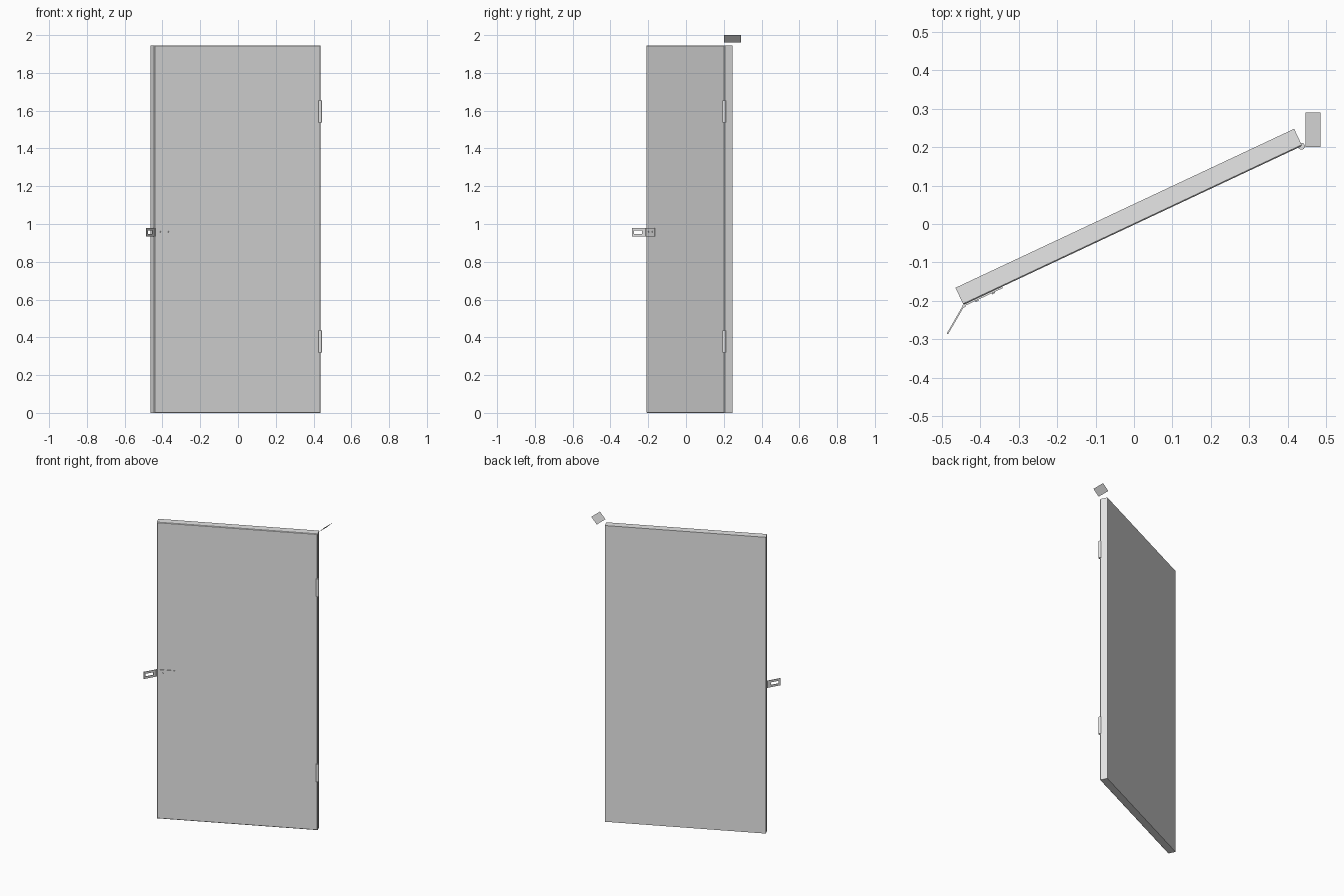
import bpy, bmesh, math
from mathutils import Matrix, Vector

if "Cube" in bpy.data.objects:
    bpy.data.objects.remove(bpy.data.objects["Cube"], do_unlink=True)

grey = bpy.data.materials.new("light grey")
grey.use_nodes = True
grey.diffuse_color = (0.8, 0.8, 0.8, 1)
grey.node_tree.nodes["Principled BSDF"].inputs["Base Color"].default_value = (0.8, 0.8, 0.8, 1)

# Local frames: x runs along the part, -y is its outer face
CORNER = Vector((-0.443, -0.21, 0))
ANGLE = math.atan2(0.413, 0.88)
DOOR = Matrix.Translation(CORNER) @ Matrix.Rotation(ANGLE, 4, 'Z')
LENGTH, THICK, HEIGHT = 0.972, 0.049, 1.945


def finish(name, bm, frame=Matrix(), smooth=False):
    bmesh.ops.recalc_face_normals(bm, faces=bm.faces)
    mesh = bpy.data.meshes.new(name)
    bm.to_mesh(mesh)
    bm.free()
    mesh.materials.append(grey)
    obj = bpy.data.objects.new(name, mesh)
    bpy.context.collection.objects.link(obj)
    obj.matrix_world = frame
    if smooth:
        bpy.ops.object.select_all(action='DESELECT')
        obj.select_set(True)
        bpy.context.view_layer.objects.active = obj
        bpy.ops.object.shade_smooth_by_angle(angle=math.radians(40))
    return obj


def box(name, lo, hi, frame, bevel_front=0):
    bm = bmesh.new()
    lo, hi = Vector(lo), Vector(hi)
    size = hi - lo
    m = Matrix.Translation((lo + hi) / 2) @ Matrix.Diagonal((*size, 1))
    bmesh.ops.create_cube(bm, size=1, matrix=m)
    if bevel_front:
        edges = [e for e in bm.edges if all(v.co.y < lo.y + 1e-5 for v in e.verts)]
        bmesh.ops.bevel(bm, geom=edges, offset=bevel_front, segments=1, affect='EDGES')
    return finish(name, bm, frame)


def cylinder(name, radius, depth, matrix, frame=Matrix(), sides=16):
    bm = bmesh.new()
    bmesh.ops.create_cone(bm, cap_ends=True, segments=sides, radius1=radius,
                          radius2=radius, depth=depth, matrix=matrix)
    return finish(name, bm, frame, smooth=True)


# Door leaf, standing ajar
box("door_leaf", (0, 0, 0), (LENGTH, THICK, HEIGHT), DOOR, 0.003)

# Two hinge barrels on the hinge edge
for label, z in (("lower", 0.378), ("upper", 1.595)):
    cylinder(label + "_hinge", 0.009, 0.117, Matrix.Translation((0.435, 0.202, z)))

# Latch plate on the door face, with two screws
box("latch_plate", (0, -0.004, 0.934), (0.111, 0, 0.98), DOOR)
for i, u in enumerate((0.036, 0.083)):
    turn = Matrix.Translation((u, -0.005, 0.958)) @ Matrix.Rotation(math.pi / 2, 4, 'X')
    cylinder(f"latch_screw_{i + 1}", 0.004, 0.004, turn, DOOR, 12)

# Latch knuckle at the free edge
cylinder("latch_knuckle", 0.004, 0.046, Matrix.Translation((0, -0.003, 0.957)), DOOR, 12)

# Swinging latch arm with a slot, as a solidified rectangular ring
bm = bmesh.new()
rings = []
for x0, x1, z0, z1 in ((0, 0.084, 0.934, 0.98), (0.022, 0.072, 0.948, 0.966)):
    rings.append([bm.verts.new((x, 0, z)) for x, z in ((x0, z0), (x1, z0), (x1, z1), (x0, z1))])
outer, inner = rings
for i in range(4):
    j = (i + 1) % 4
    bm.faces.new((outer[i], outer[j], inner[j], inner[i]))
arm_frame = Matrix.Translation(CORNER + Vector((0, -0.003, 0))) @ Matrix.Rotation(math.radians(240), 4, 'Z')
arm = finish("latch_arm", bm, arm_frame)
solid = arm.modifiers.new("thickness", 'SOLIDIFY')
solid.thickness = 0.004
solid.offset = 0

# Small slanted flap above the hinge corner
bm = bmesh.new()
bm.faces.new([bm.verts.new(c) for c in ((0.445, 0.2, 1.96), (0.485, 0.2, 2.0),
                                       (0.485, 0.29, 2.0), (0.445, 0.29, 1.96))])
finish("corner_flap", bm)
